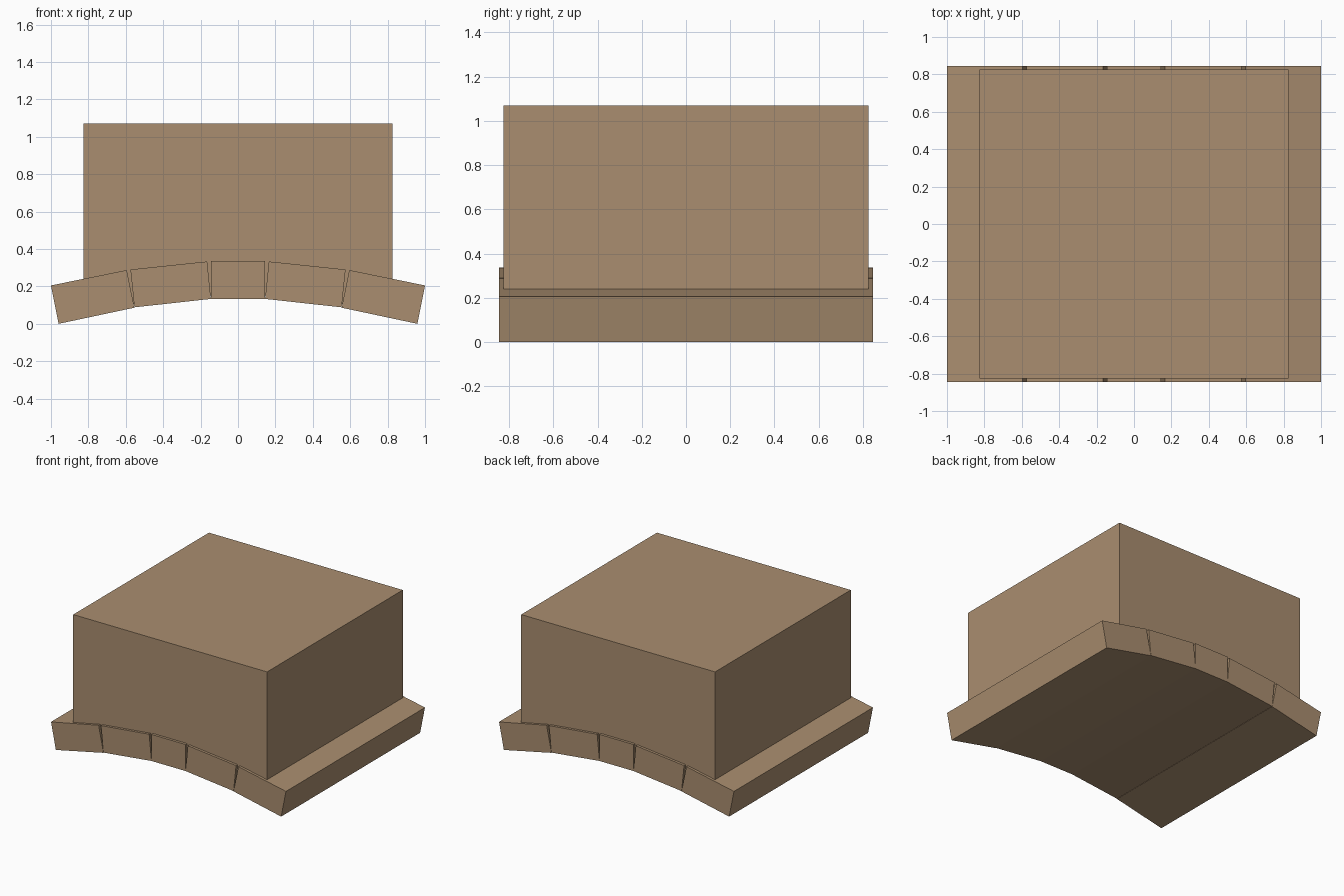
import bpy
import bmesh

if "Cube" in bpy.data.objects:
    bpy.data.objects.remove(bpy.data.objects["Cube"])

stone = bpy.data.materials.new("tan_stone")
stone.diffuse_color = (0.40, 0.27, 0.16, 1.0)
stone.use_nodes = True
stone.node_tree.nodes["Principled BSDF"].inputs["Base Color"].default_value = stone.diffuse_color


def prism(name, profile, half_depth):
    """Extrude an XZ profile along Y, centred on y = 0."""
    bm = bmesh.new()
    face = bm.faces.new([bm.verts.new((x, -half_depth, z)) for x, z in profile])
    ext = bmesh.ops.extrude_face_region(bm, geom=[face])
    moved = [v for v in ext["geom"] if isinstance(v, bmesh.types.BMVert)]
    bmesh.ops.translate(bm, verts=moved, vec=(0, 2 * half_depth, 0))
    bmesh.ops.recalc_face_normals(bm, faces=bm.faces)
    mesh = bpy.data.meshes.new(name)
    bm.to_mesh(mesh)
    bm.free()
    mesh.materials.append(stone)
    obj = bpy.data.objects.new(name, mesh)
    bpy.context.collection.objects.link(obj)
    return obj


# Arch stones: a keystone and two mirrored pairs with wedge-shaped joints
DEPTH = 0.845
prism("keystone", [(-0.145, 0.133), (0.145, 0.133), (0.145, 0.337), (-0.145, 0.337)], DEPTH)

side_stones = {
    "inner_arch_stone": [(0.145, 0.133), (0.554, 0.088), (0.575, 0.29), (0.165, 0.333)],
    "outer_arch_stone": [(0.554, 0.086), (0.959, 0.0), (1.0, 0.205), (0.595, 0.287)],
}
for name, profile in side_stones.items():
    for side, sx in (("right", 1), ("left", -1)):
        prism(f"{name}_{side}", [(sx * x, z) for x, z in profile], DEPTH)

# Block resting on the arch, its underside following the curve of the stones
half = [(0.145, 0.15), (0.554, 0.106), (0.825, 0.05), (0.825, 1.07)]
prism("block", half + [(-x, z) for x, z in reversed(half)], 0.825)
